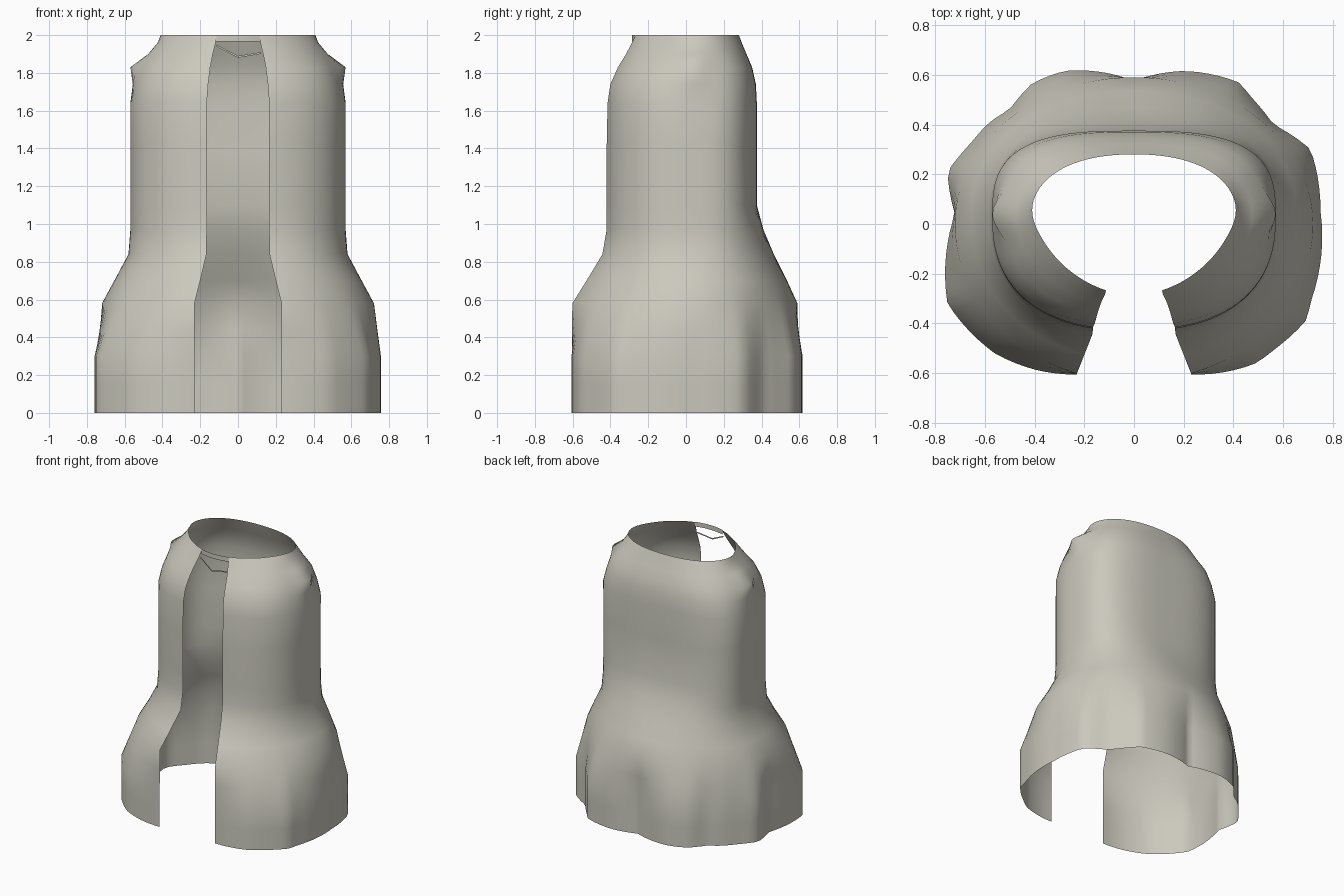
import bpy, math

if "Cube" in bpy.data.objects:
    bpy.data.objects.remove(bpy.data.objects["Cube"])

SEG = 96
cloth = bpy.data.materials.new("warm_grey_cloth")
cloth.diffuse_color = (0.60, 0.585, 0.51, 1)
cloth.use_nodes = True
cloth.node_tree.nodes["Principled BSDF"].inputs["Base Color"].default_value = cloth.diffuse_color


def make_mesh(name, verts, faces):
    me = bpy.data.meshes.new(name)
    me.from_pydata(verts, [], faces)
    me.materials.append(cloth)
    ob = bpy.data.objects.new(name, me)
    bpy.context.collection.objects.link(ob)
    bpy.context.view_layer.objects.active = ob
    ob.select_set(True)
    bpy.ops.object.shade_smooth_by_angle(angle=math.radians(60))
    ob.select_set(False)
    return ob


# Wavy hem outline, from the right front edge round the back to the left
HEM = [(.23, -.605), (.49, -.56), (.57, -.5), (.69, -.39), (.715, -.3), (.75, .05),
       (.71, .3), (.56, .4), (.48, .5), (.42, .57), (.2, .615), (0, .575),
       (-.28, .615), (-.41, .565), (-.5, .46), (-.58, .41), (-.66, .32), (-.75, .21),
       (-.72, .04), (-.75, -.32), (-.56, -.52), (-.4, -.585), (-.23, -.605)]


def angle(x, y):
    """Angle from the front, increasing through the right side."""
    return math.atan2(x, -y) % (2 * math.pi)


def hem_ring():
    pts = [(angle(x, y), math.hypot(x, y)) for x, y in HEM]
    ring, k = [], 0
    for i in range(SEG + 1):
        a = pts[0][0] + (pts[-1][0] - pts[0][0]) * i / SEG
        while k < len(pts) - 2 and a > pts[k + 1][0]:
            k += 1
        (a0, r0), (a1, r1) = pts[k], pts[k + 1]
        r = r0 + (r1 - r0) * (a - a0) / (a1 - a0)
        ring.append((r * math.sin(a), -r * math.cos(a)))
    return ring


def body_ring(rx, front, back, nf, nb, gap, cy=.03, bump=0):
    """Superellipse ring, open at the front by the half width gap."""
    df, db = front + cy, back - cy
    start = math.atan2(gap, df * (1 - (gap / rx) ** nf) ** (1 / nf))
    ring = []
    for i in range(SEG + 1):
        a = start + (2 * math.pi - 2 * start) * i / SEG
        s, c = math.sin(a), math.cos(a)
        d, n = (df, nf) if c > 0 else (db, nb)
        r = (abs(s / rx) ** n + abs(c / d) ** n) ** (-1 / n)
        x, y = r * s, cy - r * c
        x += math.copysign(bump, x) * math.exp(-((y - .04) / .09) ** 2) * abs(s)
        ring.append((x, y))
    return ring


# Cloak body: hem, flare, straight trunk, shoulders and neck
hem = hem_ring()
flare = body_ring(.72, .635, .59, 2, 2, .23, .0)
half = [((a[0] + b[0]) / 2, (a[1] + b[1]) / 2) for a, b in zip(hem, flare)]
rings = [
    (0, hem), (.15, hem), (.30, hem), (.44, half), (.58, flare),
    (.70, body_ring(.655, .55, .535, 2.1, 2.1, .20)),
    (.84, body_ring(.58, .455, .465, 2.3, 2.4, .167)),
    (.97, body_ring(.57, .43, .41, 2.4, 2.7, .165)),
    (1.10, body_ring(.57, .43, .375, 2.4, 3, .165)),
    (1.40, body_ring(.57, .43, .375, 2.4, 3, .165)),
    (1.64, body_ring(.57, .425, .375, 2.4, 3, .165)),
    (1.74, body_ring(.545, .41, .37, 2.4, 2.9, .158, bump=.012)),
    (1.83, body_ring(.515, .37, .35, 2.3, 2.8, .147, bump=.055)),
    (1.90, body_ring(.465, .33, .32, 2.1, 2.6, .133, bump=.01)),
    (1.96, body_ring(.425, .30, .295, 2, 2.4, .118, .05)),
    (2.0, body_ring(.40, .287, .28, 1.8, 2.2, .112, .06, -.01)),
]
verts = [(x, y, z) for z, ring in rings for x, y in ring]
W = SEG + 1
faces = [(j * W + i, j * W + i + 1, (j + 1) * W + i + 1, (j + 1) * W + i)
         for j in range(len(rings) - 1) for i in range(SEG)]
make_mesh("cloak_body", verts, faces)


def ribbon(name, path, height):
    """Thin upright strip along a path of lower edge points."""
    v = list(path) + [(x, y, z + height) for x, y, z in path]
    n = len(path)
    make_mesh(name, v, [(i, i + 1, n + i + 1, n + i) for i in range(n - 1)])


# Neck band bridging the front opening
ribbon("neck_band", [(.118 * k / 4, -.287 + .018 * (k / 4) ** 2, 1.965)
                     for k in range(-4, 5)], .035)
# Thin pointed cord hanging below the band
ribbon("neck_cord", [(-.115, -.285, 1.94), (0, -.315, 1.88), (.12, -.305, 1.90)], .01)
